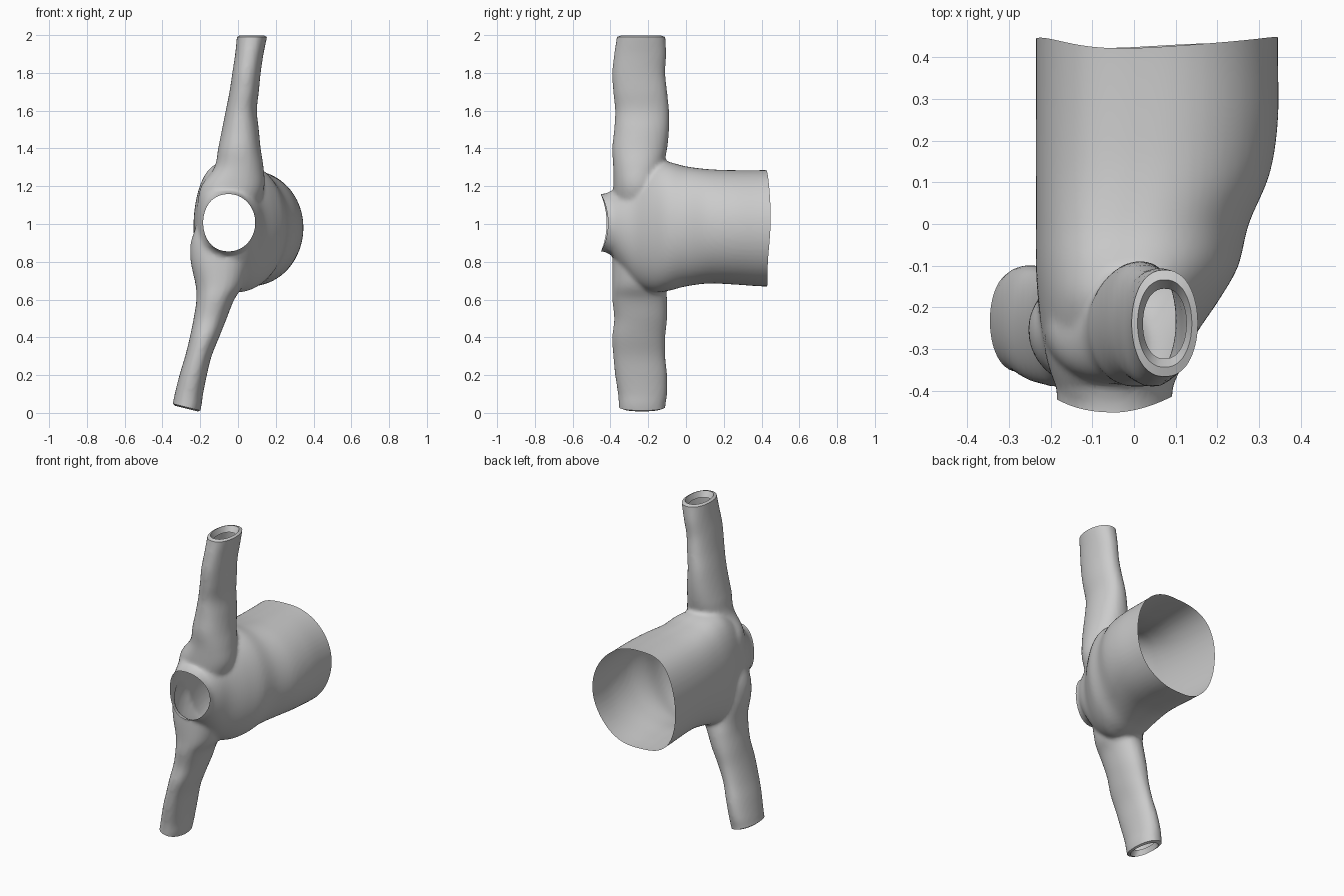
import bpy, bmesh, math
from mathutils import Vector

if "Cube" in bpy.data.objects:
    bpy.data.objects.remove(bpy.data.objects["Cube"])

SEG = 64


def smooth_path(rows, steps=6):
    """Catmull-Rom interpolation through rows of section numbers."""
    rows = [Vector(r) for r in rows]
    out = []
    for i in range(len(rows) - 1):
        a, b = rows[max(i - 1, 0)], rows[i]
        c, d = rows[i + 1], rows[min(i + 2, len(rows) - 1)]
        for s in range(steps):
            t = s / steps
            out.append(0.5 * (2 * b + (c - a) * t + (2 * a - 5 * b + 4 * c - d) * t * t
                              + (3 * b - a - 3 * c + d) * t ** 3))
    return out + [rows[-1]]


def power(v, e):
    return math.copysign(abs(v) ** e, v)


def loft(bm, rows, axis, left_exp=1.0, right_exp=1.0):
    """Closed tube; each row is (position, min u, max u, min v, max v)."""
    rings = []
    for p, u0, u1, v0, v1 in smooth_path(rows):
        ring = []
        for k in range(SEG):
            a = math.tau * k / SEG
            c = math.cos(a)
            u = (u0 + u1) / 2 + (u1 - u0) / 2 * power(c, right_exp if c > 0 else left_exp)
            v = (v0 + v1) / 2 + (v1 - v0) / 2 * math.sin(a)
            ring.append(bm.verts.new((u, v, p) if axis == 'z' else (u, p, v)))
        rings.append(ring)
    faces = [bm.faces.new(rings[0]), bm.faces.new(rings[-1])]
    for r, q in zip(rings, rings[1:]):
        for k in range(SEG):
            n = (k + 1) % SEG
            faces.append(bm.faces.new((r[k], r[n], q[n], q[k])))
    bmesh.ops.recalc_face_normals(bm, faces=faces)


bm = bmesh.new()

# both sleeves and the shoulders: (z, x range, y range)
loft(bm, [
    (-0.06, -0.38, -0.22, -0.35, -0.11), (0.03, -0.35, -0.195, -0.355, -0.11),
    (0.10, -0.335, -0.185, -0.36, -0.10), (0.20, -0.31, -0.165, -0.375, -0.10),
    (0.30, -0.28, -0.14, -0.385, -0.11), (0.40, -0.255, -0.10, -0.39, -0.11),
    (0.50, -0.235, -0.06, -0.38, -0.10), (0.60, -0.22, -0.02, -0.39, -0.10),
    (0.68, -0.225, 0.03, -0.39, -0.11), (0.80, -0.25, 0.06, -0.39, -0.12),
    (0.90, -0.25, 0.08, -0.385, -0.12), (1.00, -0.22, 0.09, -0.38, -0.12),
    (1.10, -0.215, 0.11, -0.385, -0.12), (1.20, -0.195, 0.14, -0.385, -0.13),
    (1.30, -0.125, 0.135, -0.385, -0.12), (1.40, -0.105, 0.12, -0.39, -0.10),
    (1.50, -0.085, 0.11, -0.38, -0.09), (1.60, -0.065, 0.10, -0.375, -0.09),
    (1.70, -0.045, 0.11, -0.385, -0.10), (1.80, -0.03, 0.12, -0.39, -0.11),
    (1.90, -0.015, 0.135, -0.38, -0.105), (2.00, -0.005, 0.155, -0.365, -0.11),
    (2.06, 0.0, 0.16, -0.365, -0.11)], 'z', 0.85, 0.85)

# torso: (y, x range, z range)
loft(bm, [
    (0.50, -0.235, 0.345, 0.67, 1.29), (0.40, -0.235, 0.345, 0.67, 1.285),
    (0.25, -0.235, 0.345, 0.68, 1.285), (0.12, -0.235, 0.325, 0.685, 1.29),
    (0.0, -0.235, 0.275, 0.67, 1.305), (-0.10, -0.235, 0.25, 0.645, 1.33),
    (-0.18, -0.23, 0.205, 0.64, 1.33), (-0.27, -0.22, 0.145, 0.68, 1.28),
    (-0.34, -0.205, 0.115, 0.76, 1.22), (-0.395, -0.185, 0.09, 0.84, 1.17)],
    'y', 0.6, 0.95)

# collar stub: (y, x range, z range)
loft(bm, [(-0.30, -0.185, 0.095, 0.85, 1.16), (-0.38, -0.185, 0.093, 0.855, 1.16),
          (-0.48, -0.185, 0.09, 0.855, 1.155)], 'y', 0.85, 1.0)

mesh = bpy.data.meshes.new("shirt")
bm.to_mesh(mesh)
bm.free()
shirt = bpy.data.objects.new("shirt", mesh)
bpy.context.collection.objects.link(shirt)
bpy.context.view_layer.objects.active = shirt
shirt.select_set(True)

# melt the tubes into one cloth skin
remesh = shirt.modifiers.new("merge", 'REMESH')
remesh.mode = 'VOXEL'
remesh.voxel_size = 0.0125
soften = shirt.modifiers.new("soften", 'SMOOTH')
soften.factor = 0.5
soften.iterations = 4
for name in ("merge", "soften"):
    bpy.ops.object.modifier_apply(modifier=name)

# cut open the cuffs, hem and neck
bm = bmesh.new()
bm.from_mesh(shirt.data)
for co, no in [((0, 0, 1.99), (0, 0, 1)), ((-0.27, 0, 0.03), (-0.25, 0, -1)),
               ((0, 0.425, 0), (0, 1, 0)), ((0, -0.42, 0), (0, -1, 0))]:
    bmesh.ops.bisect_plane(bm, geom=bm.verts[:] + bm.edges[:] + bm.faces[:],
                           plane_co=co, plane_no=no, clear_outer=True)

# curve the neck edge and the hem
for v in bm.verts:
    x, y, z = v.co
    if y < -0.39 and 0.8 < z < 1.2:
        t = min(1, (-0.39 - y) / 0.03)
        v.co.y -= t * (0.03 * ((z - 1.005) / 0.15) ** 2 - 0.06 * max(0, x + 0.03))
    elif y > 0.36:
        t = min(1, (y - 0.36) / 0.065)
        v.co.y += t * (0.02 * (1 - ((z - 0.98) / 0.31) ** 2) + 0.005 * math.sin(9 * z + 12 * x))

# cuff edges turned inwards
for top in (True, False):
    rim = [e for e in bm.edges if e.is_boundary
           and (e.verts[0].co.z > 1.9 if top else e.verts[0].co.z < 0.12)]
    for shrink, dz in ((0.82, 0.008), (0.8, -0.035)):
        res = bmesh.ops.extrude_edge_only(bm, edges=rim)
        new = [g for g in res["geom"] if isinstance(g, bmesh.types.BMVert)]
        rim = [g for g in res["geom"] if isinstance(g, bmesh.types.BMEdge)
               and all(v in new for v in g.verts)]
        mid = sum((v.co for v in new), Vector()) / len(new)
        for v in new:
            v.co = mid + (v.co - mid) * shrink
            v.co.z += dz if top else -dz
bmesh.ops.recalc_face_normals(bm, faces=bm.faces[:])
bm.to_mesh(shirt.data)
bm.free()
bpy.ops.object.shade_smooth_by_angle(angle=math.radians(40))
